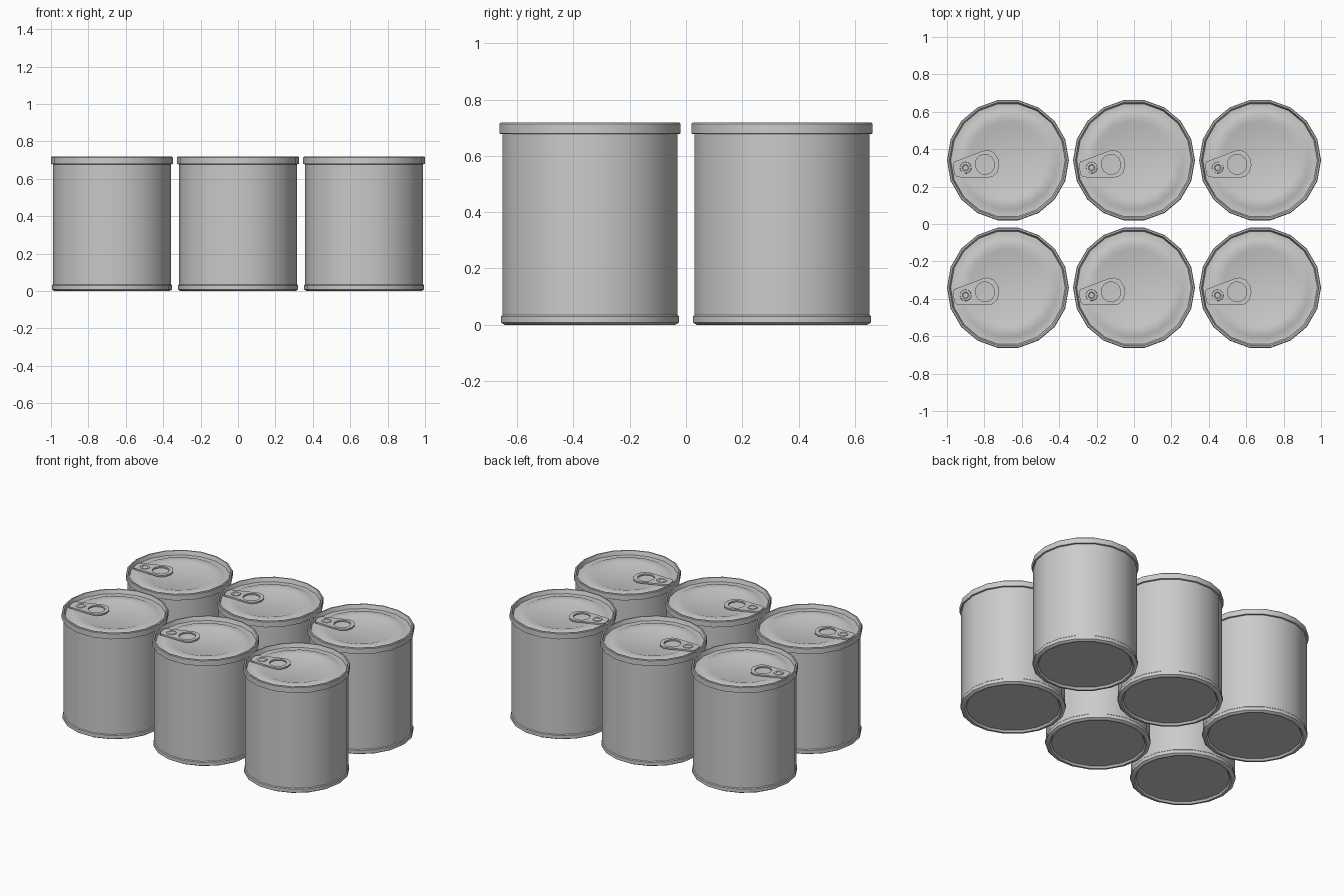
import bpy, bmesh, math
from math import cos, sin, pi, radians

if "Cube" in bpy.data.objects:
    bpy.data.objects.remove(bpy.data.objects["Cube"])

N = 18                      # sides of each can
START = radians(-90)        # side seam, before the 10 degree turn
TURN = radians(10)


def finish(mesh):
    mesh.shade_smooth()
    mesh.set_sharp_from_angle(angle=radians(32))
    return mesh


def lathe(name, profile, n=N, close_ring=True, cx=0.0):
    """Spin (radius, z) points around z; radius 0 makes a centre point."""
    bm = bmesh.new()
    cols = n if close_ring else n + 1
    rings = []
    for r, z in profile:
        if r == 0:
            rings.append([bm.verts.new((cx, 0, z))] * cols)
        else:
            rings.append([bm.verts.new((cx + r * cos(START + 2 * pi * i / n),
                                        r * sin(START + 2 * pi * i / n), z))
                          for i in range(cols)])
    for a, b in zip(rings, rings[1:]):
        for i in range(n):
            j = (i + 1) % cols
            quad = list(dict.fromkeys((a[i], a[j], b[j], b[i])))
            bm.faces.new(quad)
    mesh = bpy.data.meshes.new(name)
    bm.to_mesh(mesh)
    bm.free()
    return finish(mesh)


def plate(name, loops, z, half):
    """Flat plate with holes, extruded from closed outlines."""
    cu = bpy.data.curves.new(name, 'CURVE')
    cu.dimensions = '2D'
    cu.fill_mode = 'BOTH'
    cu.extrude = half
    for pts in loops:
        s = cu.splines.new('POLY')
        s.points.add(len(pts) - 1)
        for p, (x, y) in zip(s.points, pts):
            p.co = (x, y, 0, 1)
        s.use_cyclic_u = True
    tmp = bpy.data.objects.new(name + "_outline", cu)
    bpy.context.collection.objects.link(tmp)
    bpy.context.view_layer.update()
    mesh = bpy.data.meshes.new_from_object(
        tmp.evaluated_get(bpy.context.evaluated_depsgraph_get()))
    bpy.data.objects.remove(tmp)
    for v in mesh.vertices:
        v.co.z += z
    return finish(mesh)


# wall, left open along the side seam
wall = lathe("wall", [(0.316, 0.03), (0.316, 0.685)], close_ring=False)

# bottom with rolled rim and recessed panel
base = lathe("base", [(0, 0.012), (0.285, 0.012), (0.295, 0.0), (0.308, 0.0),
                      (0.321, 0.008), (0.321, 0.03), (0.315, 0.036)])

# lid: rolled rim, channel, raised ring, sunken middle
lid = lathe("lid", [(0.315, 0.677), (0.326, 0.679), (0.326, 0.714),
                    (0.322, 0.718), (0.314, 0.718), (0.306, 0.692),
                    (0.278, 0.69), (0.262, 0.697), (0.215, 0.697),
                    (0.195, 0.69), (0, 0.69)])

# pull tab with finger hole
half = [(-0.295, 0.025), (-0.285, 0.042), (-0.12, 0.073), (-0.095, 0.072),
        (-0.068, 0.055), (-0.05, 0.018)]
outline = half + [(x, -y) for x, y in reversed(half)]
hole = [(-0.125 + 0.052 * cos(2 * pi * i / 12), 0.054 * sin(2 * pi * i / 12))
        for i in range(12)]
tab = plate("pull_tab", [outline, hole], 0.702, 0.005)

# rivet holding the tab
rivet = lathe("rivet", [(0.032, 0.705), (0.03, 0.711), (0.018, 0.713),
                        (0.014, 0.71), (0, 0.71)], n=10, cx=-0.23)

# six cans in two rows
parts = [wall, base, lid, tab, rivet]
names = ["wall", "base", "lid", "pull_tab", "rivet"]
for row, y in (("front", -0.341), ("back", 0.341)):
    for col, x in (("left", -0.674), ("middle", 0.0), ("right", 0.674)):
        for mesh, part in zip(parts, names):
            ob = bpy.data.objects.new(f"{row}_{col}_can_{part}", mesh)
            ob.location = (x, y, 0)
            # seam sits at -100 degrees, tab points along 190 degrees
            ob.rotation_euler.z = TURN if part in ("pull_tab", "rivet") else -TURN
            bpy.context.collection.objects.link(ob)
